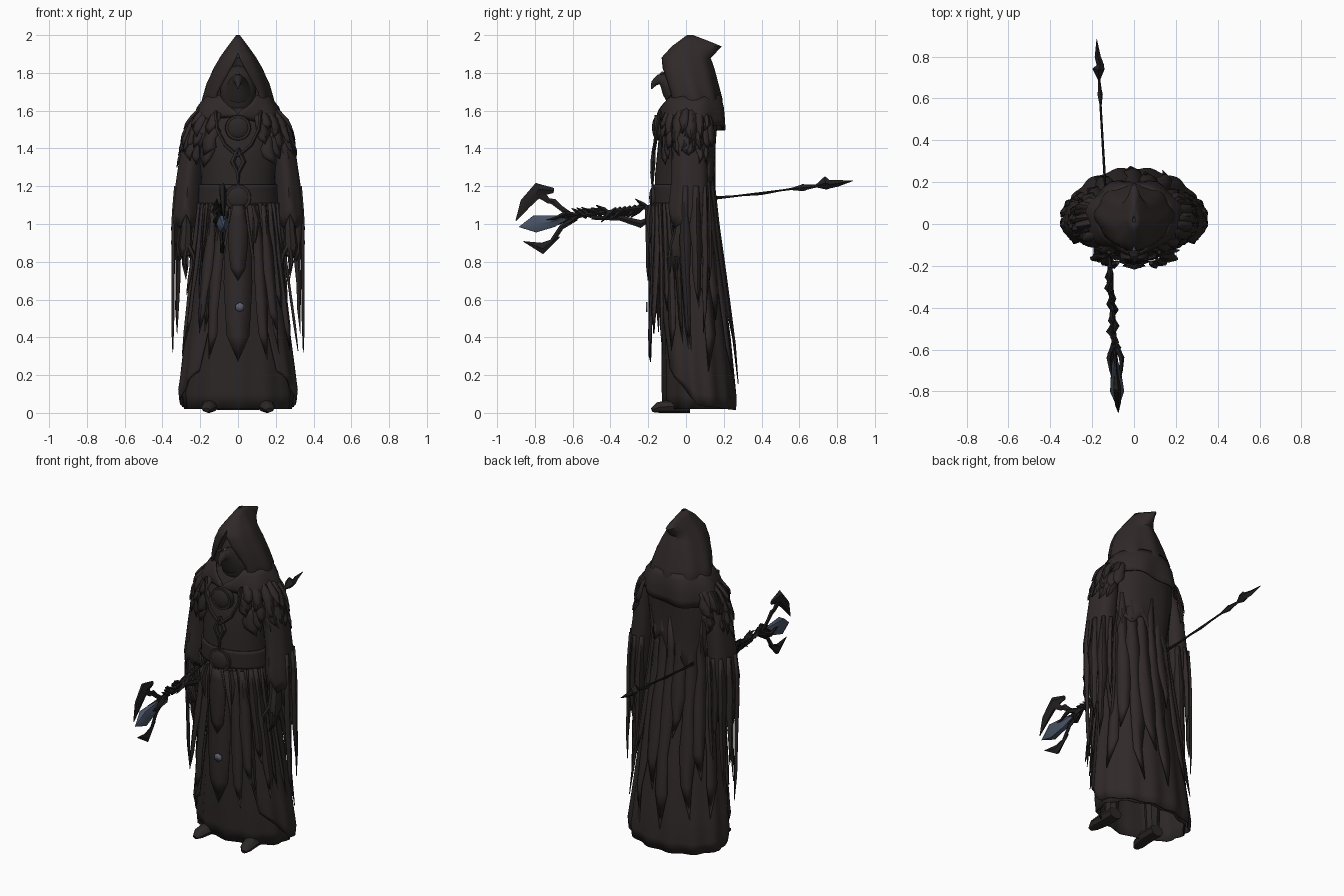
import bpy, bmesh, random
from math import sin, cos, pi
from mathutils import Vector, Matrix

random.seed(4)
cube = bpy.data.objects.get("Cube")
if cube:
    bpy.data.objects.remove(cube)


def material(name, rgb):
    m = bpy.data.materials.new(name)
    m.use_nodes = True
    m.diffuse_color = (*rgb, 1)
    m.node_tree.nodes["Principled BSDF"].inputs["Base Color"].default_value = (*rgb, 1)
    return m


cloth = material("dark brown cloth", (0.03, 0.022, 0.022))
leather = material("black brown leather", (0.026, 0.02, 0.02))
iron = material("black iron", (0.015, 0.013, 0.013))
gem = material("slate blue crystal", (0.065, 0.085, 0.13))
charm = material("pale slate charm", (0.11, 0.115, 0.16))


def finish(name, bm, mat, thick=0):
    bmesh.ops.remove_doubles(bm, verts=bm.verts, dist=0.0005)
    bmesh.ops.recalc_face_normals(bm, faces=bm.faces)
    me = bpy.data.meshes.new(name)
    bm.to_mesh(me)
    bm.free()
    me.materials.append(mat)
    me.shade_smooth()
    me.set_sharp_from_angle(angle=0.7)
    ob = bpy.data.objects.new(name, me)
    bpy.context.collection.objects.link(ob)
    if thick:
        mod = ob.modifiers.new("thickness", "SOLIDIFY")
        mod.thickness, mod.offset = thick, 0


# A profile row is (z, centre x, half width, front y, back y); angle 0 faces front
def on_profile(rows, z, a, off=0.0):
    rows = sorted(rows)
    zc = min(max(z, rows[0][0]), rows[-1][0])
    for lo, hi in zip(rows, rows[1:]):
        if zc <= hi[0]:
            break
    t = (zc - lo[0]) / (hi[0] - lo[0])
    cx, rx, yf, yb = [l + (h - l) * t for l, h in zip(lo[1:], hi[1:])]
    return Vector((cx + (rx + off) * sin(a), (yf + yb) / 2 - ((yb - yf) / 2 + off) * cos(a), z))


def loft(name, rows, heights, mat, n=40, gap=lambda z: 0, off=0.0, fold=0.0, waves=9,
         hem=lambda a: 0, spike=lambda z: 0, caps=False, side=1, thick=0.006):
    bm, rings = bmesh.new(), []
    for i, z in enumerate(heights):
        g, t = gap(z), 1 - i / (len(heights) - 1)
        ring = []
        for j in range(n + 1):
            a = g + (2 * pi - 2 * g) * j / n
            p = on_profile(rows, z, a, off + fold * t * cos(waves * a))
            p.z += hem(a) * t * t
            p.y += spike(z) * max(0, -cos(a)) ** 4
            p.x *= side
            ring.append(bm.verts.new(p))
        rings.append(ring)
    for r, s in zip(rings, rings[1:]):
        for j in range(n):
            bm.faces.new((r[j], r[j + 1], s[j + 1], s[j]))
    if caps:
        bm.faces.new(rings[0][:-1])
        bm.faces.new(rings[-1][:-1])
    finish(name, bm, mat, 0 if caps else thick)


def strip(bm, rows, a, top, bottom, da, off=0.012, flare=0.0, side=1, steps=6, rag=0.25):
    # Hanging cloth strip, narrow at the top, with ragged edges and a torn point
    prev = None
    for i in range(steps):
        t = i / steps
        z = top + (bottom - top) * t
        w = da * (.5 + 1.3 * t if t < .4 else 1.3 - .8 * t)
        row = []
        for k in (-1, 0, 1):
            p = on_profile(rows, z, a + k * w * random.uniform(1 - rag, 1 + rag),
                           off + flare * t + (0.008 if k == 0 else 0))
            p.x *= side
            row.append(bm.verts.new(p))
        if prev:
            for k in (0, 1):
                bm.faces.new((prev[k], prev[k + 1], row[k + 1], row[k]))
        prev = row
    tip = on_profile(rows, bottom, a + da * random.uniform(-2, 2) * rag, off + flare)
    tip.x *= side
    tip = bm.verts.new(tip)
    for k in (0, 1):
        bm.faces.new((prev[k], prev[k + 1], tip))


def sweep(bm, pts, radii, n=8, flat=1.0):
    pts, rings = [Vector(p) for p in pts], []
    for i, p in enumerate(pts):
        d = (pts[min(i + 1, len(pts) - 1)] - pts[max(i - 1, 0)]).normalized()
        u = (Vector((1, 0, 0)) - d * d.x).normalized()
        v = d.cross(u)
        rings.append([bm.verts.new(p + radii[i] * (u * flat * cos(2 * pi * j / n) + v * sin(2 * pi * j / n)))
                      for j in range(n)])
    for r, s in zip(rings, rings[1:]):
        for j in range(n):
            bm.faces.new((r[j], r[(j + 1) % n], s[(j + 1) % n], s[j]))
    bm.faces.new(rings[0])
    bm.faces.new(rings[-1])


def ball(bm, centre, scale):
    m = Matrix.Translation(centre) @ Matrix.Diagonal((*scale, 1))
    bmesh.ops.create_uvsphere(bm, u_segments=24, v_segments=12, radius=1, matrix=m)


# Body and robes, hollow below
body = [(.02, 0, .295, -.13, .255), (.1, 0, .305, -.135, .26), (.4, 0, .27, -.14, .23), (.8, 0, .23, -.15, .18),
        (1.1, 0, .205, -.165, .14), (1.25, 0, .195, -.165, .13), (1.45, 0, .22, -.145, .14),
        (1.58, 0, .2, -.1, .15), (1.65, 0, .1, -.05, .1)]
loft("under_robe", body, (.02, .1, .25, .4, .6, .8, 1.12), leather, off=-.018, fold=.01, waves=11)
loft("torso", body, (1.1, 1.25, 1.35, 1.45, 1.52, 1.58, 1.65), leather, caps=True)
loft("outer_robe", body, (.04, .1, .25, .4, .6, .8, 1.0, 1.15), cloth, n=60, off=.004, fold=.008, waves=13,
     gap=lambda z: .2 + .5 * (1.15 - z), hem=lambda a: .25 * max(0, cos(a)) - .025 * max(0, -cos(a)))
loft("belt", body, (1.1, 1.12, 1.19, 1.21), leather, off=.004, thick=.01)

# Tabard and hanging strips
bm = bmesh.new()
strip(bm, body, 0, 1.1, .27, .3, .03, .02, rag=0)
strip(bm, body, 0, 1.1, .7, .22, .042, .01, rag=0)
finish("tabard", bm, cloth, .006)
bm = bmesh.new()
bmesh.ops.create_circle(bm, cap_ends=True, segments=6, radius=.026,
                        matrix=Matrix.Translation((.01, -.207, .56)) @ Matrix.Rotation(pi / 2, 4, "X"))
finish("tabard_charm", bm, charm, .008)
bm = bmesh.new()
for side in (-1, 1):
    for i in range(7):
        strip(bm, body, .38 + i * .17 + random.uniform(-.04, .04), 1.11, random.uniform(.3, .7),
              random.uniform(.07, .13), .012, random.uniform(.005, .035), side)
    for a, bottom in ((.42, .28), (.62, .42)):
        strip(bm, body, a, 1.1, bottom, .12, .022, .06, side)
finish("skirt_strips", bm, cloth, .004)

# Cape layers at the back
loft("upper_cape", body, (1.18, 1.25, 1.35, 1.45, 1.52, 1.58), cloth, off=.018, fold=.006, waves=7,
     gap=lambda z: 1.8 + .4 * (1.58 - z), hem=lambda a: .07 * sin(3 * a) + .03 * cos(11 * a))
bm = bmesh.new()
for i in range(9):
    a = 2.0 + i * (2 * pi - 4.0) / 8
    strip(bm, body, a, 1.4, random.uniform(.3, .7) if i % 2 else random.uniform(.14, .3), .2, .01, .012, rag=.35)
finish("cape_strips", bm, cloth, .004)

# Sleeves, hands, legs and shoes
arm = [(1.6, .16, .05, -.03, .1), (1.45, .232, .06, -.07, .11), (1.2, .262, .065, -.07, .115),
       (1.0, .275, .068, -.085, .12), (.8, .275, .064, -.07, .12), (.3, .3, .038, -.02, .1)]
for side, tag in ((1, "left"), (-1, "right")):
    loft(tag + "_sleeve", arm, (.92, 1.0, 1.1, 1.2, 1.35, 1.45, 1.55, 1.6), cloth, n=24, side=side,
         fold=.006, waves=5, hem=lambda a: .1 * cos(a) + .03 * cos(6 * a))
    bm = bmesh.new()
    for i in range(5):
        strip(bm, arm, 1.3 + i * .6, 1.2, (.32, .55, .42, .7, .5)[i], .3, .004, .004, side)
    finish(tag + "_sleeve_tatters", bm, cloth, .004)
    bm = bmesh.new()
    sweep(bm, [(side * .27, -.01, 1.1), (side * .275, -.03, .95), (side * .28, -.045, .88), (side * .275, -.05, .83)],
          [.045, .038, .045, .032], flat=.85)
    for k in range(4):
        y = -.08 + k * .02
        sweep(bm, [(side * .277, y, .86), (side * .285, y - .005, .8), (side * .27, y - .005, .74 + .008 * k)],
              [.013, .011, .004], 6)
    sweep(bm, [(side * .26, -.07, .88), (side * .235, -.09, .83), (side * .235, -.09, .79)], [.013, .012, .005], 6)
    finish(tag + "_hand", bm, leather)
    bm = bmesh.new()
    sweep(bm, [(side * .15, .02, .035), (side * .15, -.08, .035), (side * .16, -.15, .028), (side * .165, -.18, .015)],
          [.035, .035, .028, .012], flat=1.25)
    sweep(bm, [(side * .15, -.02, .04), (side * .14, -.01, .3), (side * .1, 0, .8)], [.038, .05, .075])
    finish(tag + "_leg", bm, leather)

# Shoulder feathers
ruff = [(1.3, 0, .3, -.12, .16), (1.45, 0, .278, -.14, .18), (1.55, 0, .25, -.14, .185), (1.64, 0, .18, -.1, .16)]
bm = bmesh.new()
for side in (-1, 1):
    for layer in range(4):
        for i in range(7):
            top = 1.63 - layer * .05 + random.uniform(-.015, .015)
            strip(bm, ruff, .55 + i * .27 + random.uniform(-.08, .08), top, top - random.uniform(.12, .19),
                  .15, 0, random.uniform(.012, .03), side, 4, .45)
finish("shoulder_feathers", bm, cloth, .004)

# Hood, cowl and beaked mask
hood = [(1.58, 0, .165, -.085, .18), (1.66, 0, .183, -.1, .185), (1.74, 0, .16, -.115, .165),
        (1.82, 0, .125, -.13, .145), (1.88, 0, .092, -.125, .125), (1.94, 0, .05, -.07, .1), (2.0, 0, .006, .01, .03)]
loft("hood", hood, (1.58, 1.62, 1.66, 1.7, 1.74, 1.78, 1.82, 1.86, 1.88, 1.91, 1.94, 1.97, 1.998), cloth, n=36,
     gap=lambda z: .68 * min(1, max(0, (1.89 - z) / .2)) ** .7, fold=.007, waves=8,
     spike=lambda z: .085 * max(0, 1 - abs(z - 1.94) / .06))
drape = [(1.5, 0, .235, -.125, .205), (1.56, 0, .235, -.14, .205), (1.62, 0, .212, -.13, .2), (1.68, 0, .165, -.105, .18)]
loft("cowl", drape, (1.53, 1.56, 1.59, 1.62, 1.65, 1.68), cloth, fold=.012, waves=7, thick=.01,
     gap=lambda z: max(0, (z - 1.58) * 6), hem=lambda a: .035 * cos(2 * a + .4) - .06 * max(0, -cos(a)) ** 3)
bm = bmesh.new()
ball(bm, (0, -.015, 1.7), (.095, .08, .14))
finish("mask", bm, leather)
bm = bmesh.new()
sweep(bm, [(0, -.05, 1.71), (0, -.085, 1.735), (0, -.115, 1.76), (0, -.145, 1.765), (0, -.17, 1.745), (0, -.183, 1.715)],
      [.085, .062, .04, .026, .017, .003], 12, .9)
finish("beak", bm, leather)
bm = bmesh.new()
sweep(bm, [(0, -.11, 1.8), (0, -.125, 1.8), (0, -.14, 1.793)], [.003, .008, .003], 4)
finish("beak_stud", bm, charm)

# Brooch, buckle and hanging ornaments
for name, z, y, r in (("brooch", 1.51, -.155, .06), ("buckle", 1.14, -.17, .062)):
    bm = bmesh.new()
    ball(bm, (0, y, z), (r, .025, r))
    sweep(bm, [(0, y + .02, z), (0, y - .012, z)], [r * 1.15, r * 1.1], 24)
    finish(name, bm, leather)
bm = bmesh.new()
for side in (-1, 1):
    sweep(bm, [(side * .12, -.135, 1.6), (side * .11, -.155, 1.5), (side * .07, -.165, 1.42), (0, -.175, 1.36)], [.01] * 4, 5)
    sweep(bm, [(0, -.17, 1.4), (side * .03, -.175, 1.33), (0, -.178, 1.27), (0, -.178, 1.2)], [.01, .014, .012, .005], 5)
    sweep(bm, [(side * .08, -.185, 1.1), (side * .1, -.195, 1.02), (side * .09, -.19, .9)], [.012, .02, .003], 5)
finish("chest_straps", bm, leather)


# Staff running front to back
def along(y, up=0.0, out=0.0):
    return Vector((-.127 - .058 * y + out, y, 1.115 + .125 * y + up))


bm = bmesh.new()
sweep(bm, [along(-.66), along(-.2), along(.15), along(.84)], [.012, .012, .006, .005], 6)
sweep(bm, [along(.1, .012), along(.4, -.008), along(.65, .01)], [.004] * 3, 5)
sweep(bm, [along(.55), along(.62), along(.64), along(.71)], [.004, .02, .014, .006], 5, .7)
sweep(bm, [along(.69), along(.74, .01), along(.76, 0, .01), along(.8), along(.885, .003)], [.008, .036, .022, .018, .001], 4, .8)
sweep(bm, [along(-.5, -.02), along(-.35, -.04), along(-.24, -.085), along(-.18, -.06)], [.01, .014, .022, .008], 5, .7)
finish("staff_shaft", bm, iron)
bm = bmesh.new()
for i in range(18):
    y = -.66 + i * .026
    s = random.choice((-1, 1))
    sweep(bm, [along(y + .03, -s * .015), along(y - .01, s * .015, random.uniform(-.025, .025)),
               along(y - .05, s * random.uniform(.03, .055))], [.008, .014, .002], 4)
finish("staff_thorns", bm, iron)
bm = bmesh.new()
for pts, rad in (([(-.6, .0), (-.66, .05), (-.7, .09), (-.74, .105)], [.015, .014, .018, .01]),
                 ([(-.7, .15), (-.78, .165), (-.85, .1), (-.9, .015)], [.014, .04, .032, .003]),
                 ([(-.72, .09), (-.76, .13), (-.8, .15)], [.012, .022, .02]),
                 ([(-.58, -.01), (-.66, -.05), (-.71, -.12), (-.77, -.14)], [.015, .014, .014, .02]),
                 ([(-.67, -.1), (-.76, -.15), (-.86, -.1)], [.003, .032, .002])):
    sweep(bm, [along(y, up) for y, up in pts], rad, 5, .5)
for s in (-1, 1):
    sweep(bm, [along(-.56), along(-.64, s * .02, s * .03), along(-.7, 0, s * .025), along(-.74, 0, s * .02)],
          [.012, .014, .008, .002], 5)
finish("staff_claws", bm, iron)
bm = bmesh.new()
sweep(bm, [along(-.63, .0), along(-.7, -.012), along(-.8, -.015), along(-.885, -.02)], [.01, .036, .052, .001], 6, .65)
finish("staff_crystal", bm, gem)
